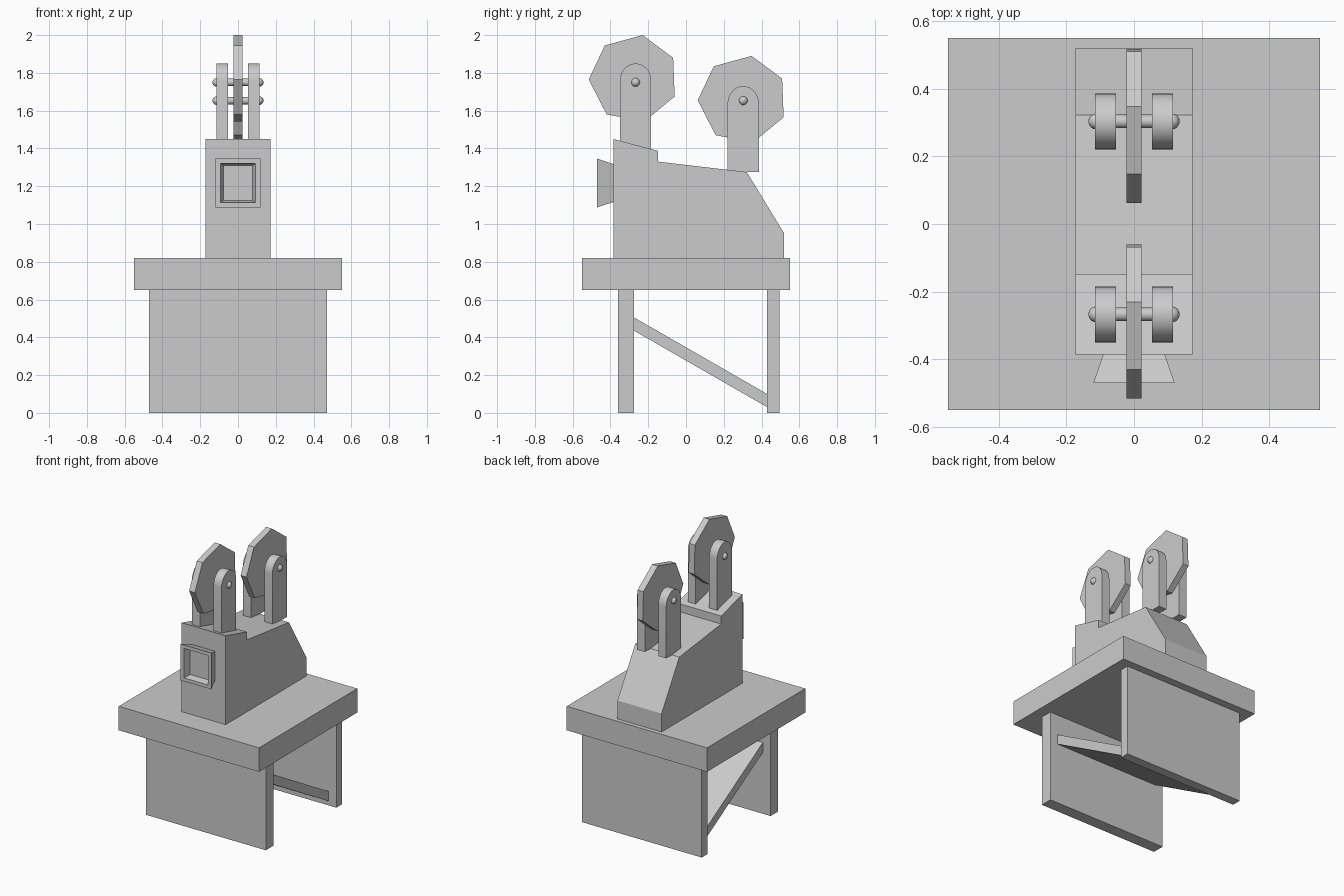
import bpy, bmesh, math
from mathutils import Vector

if "Cube" in bpy.data.objects:
    bpy.data.objects.remove(bpy.data.objects["Cube"])


def finish(name, bm, smooth=False):
    bmesh.ops.recalc_face_normals(bm, faces=bm.faces)
    me = bpy.data.meshes.new(name)
    bm.to_mesh(me)
    bm.free()
    ob = bpy.data.objects.new(name, me)
    bpy.context.collection.objects.link(ob)
    if smooth:
        bpy.ops.object.select_all(action='DESELECT')
        ob.select_set(True)
        bpy.context.view_layer.objects.active = ob
        bpy.ops.object.shade_smooth_by_angle(angle=math.radians(35))
    return ob


def extrude_x(name, profile, x0, x1, smooth=False):
    """Extrude a (y, z) profile from x0 to x1."""
    bm = bmesh.new()
    face = bm.faces.new([bm.verts.new((x0, y, z)) for y, z in profile])
    out = bmesh.ops.extrude_face_region(bm, geom=[face])
    moved = [v for v in out["geom"] if isinstance(v, bmesh.types.BMVert)]
    bmesh.ops.translate(bm, verts=moved, vec=Vector((x1 - x0, 0, 0)))
    return finish(name, bm, smooth)


def slab(name, half_x, y0, y1, z0, z1):
    return extrude_x(name, [(y0, z0), (y1, z0), (y1, z1), (y0, z1)], -half_x, half_x)


# Table: top, two panel legs and the sloping brace
slab("table_top", 0.55, -0.55, 0.55, 0.65, 0.82)
slab("front_leg_panel", 0.47, -0.36, -0.275, 0, 0.65)
slab("back_leg_panel", 0.47, 0.43, 0.495, 0, 0.65)
extrude_x("brace_panel", [(-0.275, 0.435), (0.43, 0.03), (0.43, 0.10), (-0.275, 0.505)], -0.41, 0.41)

# Machine body
extrude_x("projector_body", [(-0.385, 0.82), (0.52, 0.82), (0.52, 0.95), (0.322, 1.275),
                             (-0.147, 1.33), (-0.147, 1.387), (-0.385, 1.45)], -0.173, 0.173)

# Flared lens hood with a recess: rings of (y, half width, half height)
bm = bmesh.new()
zc = 1.217
rings = []
for y, w, h in [(-0.385, 0.091, 0.101), (-0.47, 0.12, 0.129),
                (-0.47, 0.093, 0.104), (-0.425, 0.077, 0.093)]:
    rings.append([bm.verts.new((sx * w, y, zc + sz * h))
                  for sx, sz in ((-1, -1), (1, -1), (1, 1), (-1, 1))])
for a, b in zip(rings, rings[1:]):
    for i in range(4):
        j = (i + 1) % 4
        bm.faces.new((a[i], a[j], b[j], b[i]))
bm.faces.new(rings[0])
bm.faces.new(rings[-1])
finish("lens_hood", bm)

# Reels: seven-sided disc, two round-topped posts, axle with domed caps
REEL = [(-0.23, 2.0), (-0.068, 1.88), (-0.06, 1.675), (-0.22, 1.543),
        (-0.42, 1.58), (-0.515, 1.765), (-0.43, 1.945)]


def reel_unit(label, dy_reel, dz_reel, cy, post_base, post_top, axle_z):
    extrude_x(label + "_reel", [(y + dy_reel, z + dz_reel) for y, z in REEL], -0.0225, 0.0225)

    r, rise = 0.083, 0.092
    arch = [(cy + r * math.cos(math.pi * i / 14), post_top - rise + rise * math.sin(math.pi * i / 14))
            for i in range(15)]
    profile = [(cy - r, post_base), (cy + r, post_base)] + arch
    for side, s in (("left", -1), ("right", 1)):
        extrude_x(f"{label}_{side}_post", profile, s * 0.053, s * 0.115, True)

        # Domed cap
        bm = bmesh.new()
        bmesh.ops.create_uvsphere(bm, u_segments=16, v_segments=10, radius=0.0235)
        bmesh.ops.translate(bm, verts=bm.verts, vec=(s * 0.1115, cy, axle_z))
        finish(f"{label}_{side}_axle_cap", bm, True)

    axle = [(cy + 0.02 * math.cos(math.tau * i / 12), axle_z + 0.02 * math.sin(math.tau * i / 12))
            for i in range(12)]
    extrude_x(label + "_axle", axle, -0.115, 0.115, True)


reel_unit("front", 0, 0, -0.267, 1.39, 1.85, 1.75)
reel_unit("back", 0.577, -0.11, 0.303, 1.275, 1.73, 1.653)
